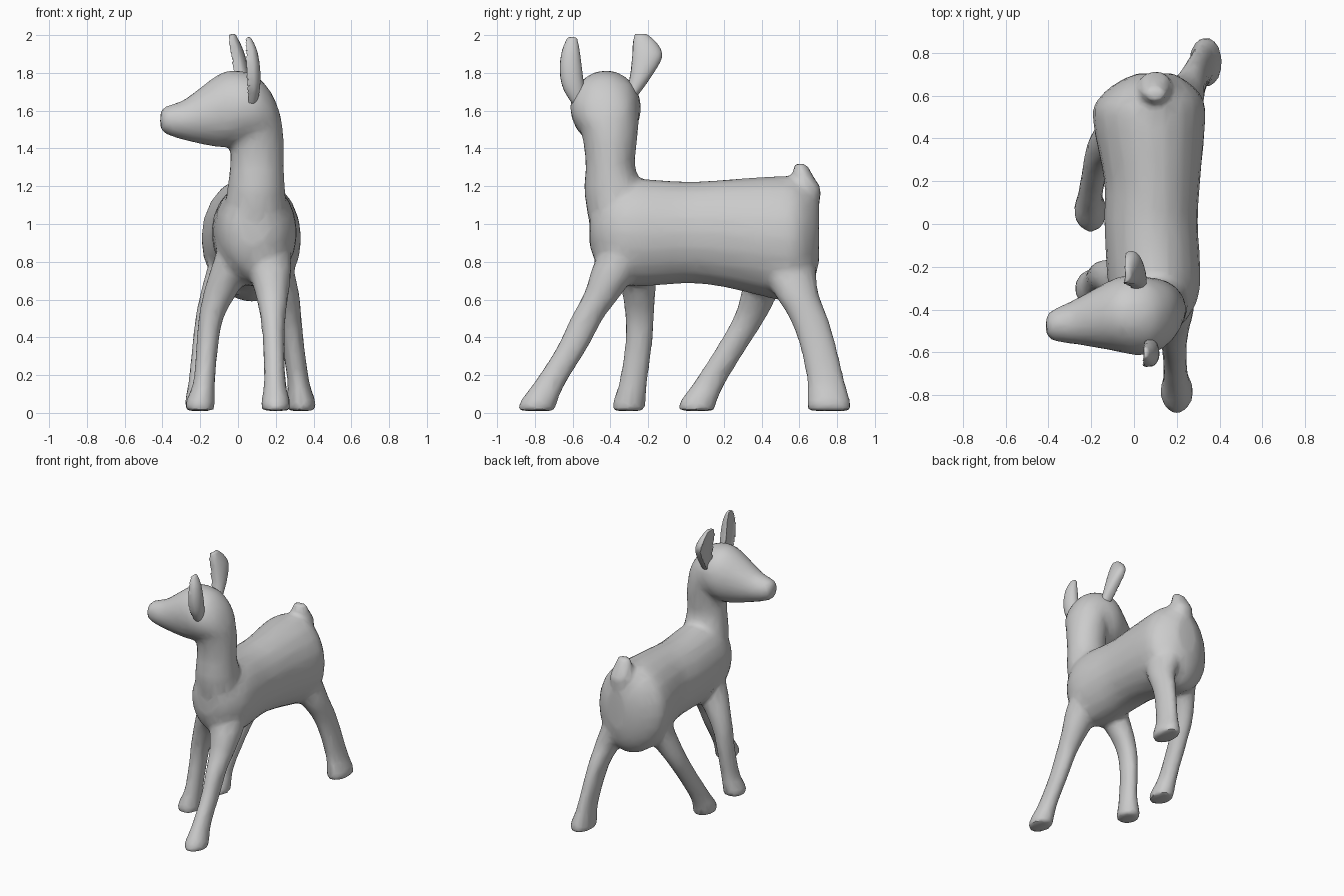
import bpy, bmesh, math
from mathutils import Vector

if "Cube" in bpy.data.objects:
    bpy.data.objects.remove(bpy.data.objects["Cube"])


def spline(rows, steps=4):
    """Catmull-Rom interpolation of the section rows."""
    rows = [Vector(r) for r in rows]
    out = []
    for i in range(len(rows) - 1):
        a, b, c, d = rows[max(i - 1, 0)], rows[i], rows[i + 1], rows[min(i + 2, len(rows) - 1)]
        for k in range(steps):
            t = k / steps
            out.append(0.5 * (2 * b + (c - a) * t + (2 * a - 5 * b + 4 * c - d) * t ** 2
                              + (3 * b - a - 3 * c + d) * t ** 3))
    return out + [rows[-1]]


def loft(bm, axis, rows, sides=20, cup=False):
    """Closed skin over ellipses; row = (position on axis, centre u, v, radius u, v)."""
    rings = []
    for p, u, v, ru, rv in spline(rows):
        ring = []
        for k in range(sides):
            a = math.tau * k / sides
            cu, sv = math.cos(a), math.sin(a)
            if cup and cu < 0:  # leaf section, shallow hollow on the -u side
                cu = -0.8 + 0.5 * abs(cu)
            co = [u + ru * cu, v + rv * sv]
            co.insert("xyz".index(axis), p)
            ring.append(bm.verts.new(co))
        rings.append(ring)
    faces = [bm.faces.new(rings[0]), bm.faces.new(rings[-1])]
    for r, s in zip(rings, rings[1:]):
        for k in range(sides):
            j = (k + 1) % sides
            faces.append(bm.faces.new((r[k], r[j], s[j], s[k])))
    bmesh.ops.recalc_face_normals(bm, faces=faces)


def finish(name, bm, voxel, smooth, ratio):
    """Fuse the shells, soften them and reduce to light facets."""
    me = bpy.data.meshes.new(name)
    bm.to_mesh(me)
    bm.free()
    ob = bpy.data.objects.new(name, me)
    bpy.context.collection.objects.link(ob)
    m = ob.modifiers.new("fuse", 'REMESH')
    m.mode, m.voxel_size = 'VOXEL', voxel
    m = ob.modifiers.new("soften", 'SMOOTH')
    m.factor, m.iterations = 0.5, smooth
    m = ob.modifiers.new("reduce", 'DECIMATE')
    m.ratio = ratio
    bpy.ops.object.select_all(action='DESELECT')
    ob.select_set(True)
    bpy.context.view_layer.objects.active = ob
    bpy.ops.object.convert(target='MESH')
    bpy.ops.object.shade_smooth_by_angle(angle=math.radians(35))


body = bmesh.new()

# torso, chest to rump
loft(body, 'y', [
    (-.51, .08, 1.0, .08, .12), (-.45, .085, .97, .16, .22), (-.3, .095, .955, .215, .285),
    (0, .08, .955, .22, .27), (.2, .085, .95, .225, .285), (.5, .07, .925, .265, .33),
    (.6, .08, .915, .235, .32), (.67, .09, .925, .155, .25), (.705, .1, .95, .08, .15)])

# upright neck
loft(body, 'z', [
    (.85, .085, -.33, .17, .15), (1.15, .095, -.378, .157, .16), (1.3, .1, -.4, .143, .132),
    (1.45, .1, -.402, .143, .145), (1.6, .07, -.418, .145, .168), (1.74, .04, -.425, .1, .145)])

# head turned to the side, nose to nape
loft(body, 'x', [
    (-.412, -.475, 1.55, .05, .055), (-.37, -.472, 1.55, .078, .08), (-.28, -.458, 1.552, .104, .11),
    (-.1, -.425, 1.6, .168, .195), (0, -.425, 1.615, .188, .198), (.1, -.43, 1.61, .172, .172),
    (.18, -.42, 1.57, .125, .12), (.228, -.41, 1.5, .06, .07)])

# legs share one profile (height, half width, half depth), hoof up into the trunk
PROFILE = [(.01, .075, .1), (.06, .077, .102), (.16, .059, .088), (.35, .059, .085),
           (.5, .067, .09), (.63, .09, .103), (.78, .12, .13), (.93, .13, .115)]


def leg(depth, centres):
    loft(body, 'z', [(z, x, y, rx, ry * depth) for (z, rx, ry), (x, y) in zip(PROFILE, centres)])


leg(.86, [(-.2, -.305), (-.2, -.3), (-.18, -.28), (-.163, -.252),
          (-.143, -.245), (-.095, -.25), (-.02, -.27), (.04, -.28)])
leg(.98, [(.2, -.79), (.2, -.78), (.195, -.72), (.19, -.6),
          (.185, -.525), (.18, -.44), (.165, -.365), (.14, -.3)])
leg(.97, [(-.2, .06), (-.205, .065), (-.205, .125), (-.185, .245),
          (-.16, .335), (-.11, .39), (-.04, .44), (.02, .46)])
leg(1.15, [(.335, .76), (.335, .755), (.32, .742), (.293, .7),
           (.27, .65), (.235, .585), (.17, .535), (.12, .51)])

# short upturned tail
loft(body, 'z', [(1.08, .1, .64, .06, .06), (1.18, .1, .645, .08, .072),
                 (1.25, .095, .622, .072, .055), (1.32, .1, .605, .045, .035)])
finish("fawn_body", body, .018, 9, .17)

# leaf-shaped ears
EARS = {
    "rear_ear": [(1.66, .02, -.3, .04, .03), (1.77, .012, -.245, .046, .055), (1.88, -.005, -.207, .046, .08),
                 (1.95, -.022, -.215, .038, .068), (2.007, -.036, -.24, .022, .033)],
    "front_ear": [(1.63, .07, -.56, .03, .04), (1.72, .075, -.595, .042, .058), (1.82, .072, -.61, .046, .06),
                  (1.92, .065, -.61, .036, .047), (1.99, .05, -.602, .018, .025)]}
for name, rows in EARS.items():
    bm = bmesh.new()
    loft(bm, 'z', rows, cup=True)
    finish(name, bm, .008, 3, .15)
